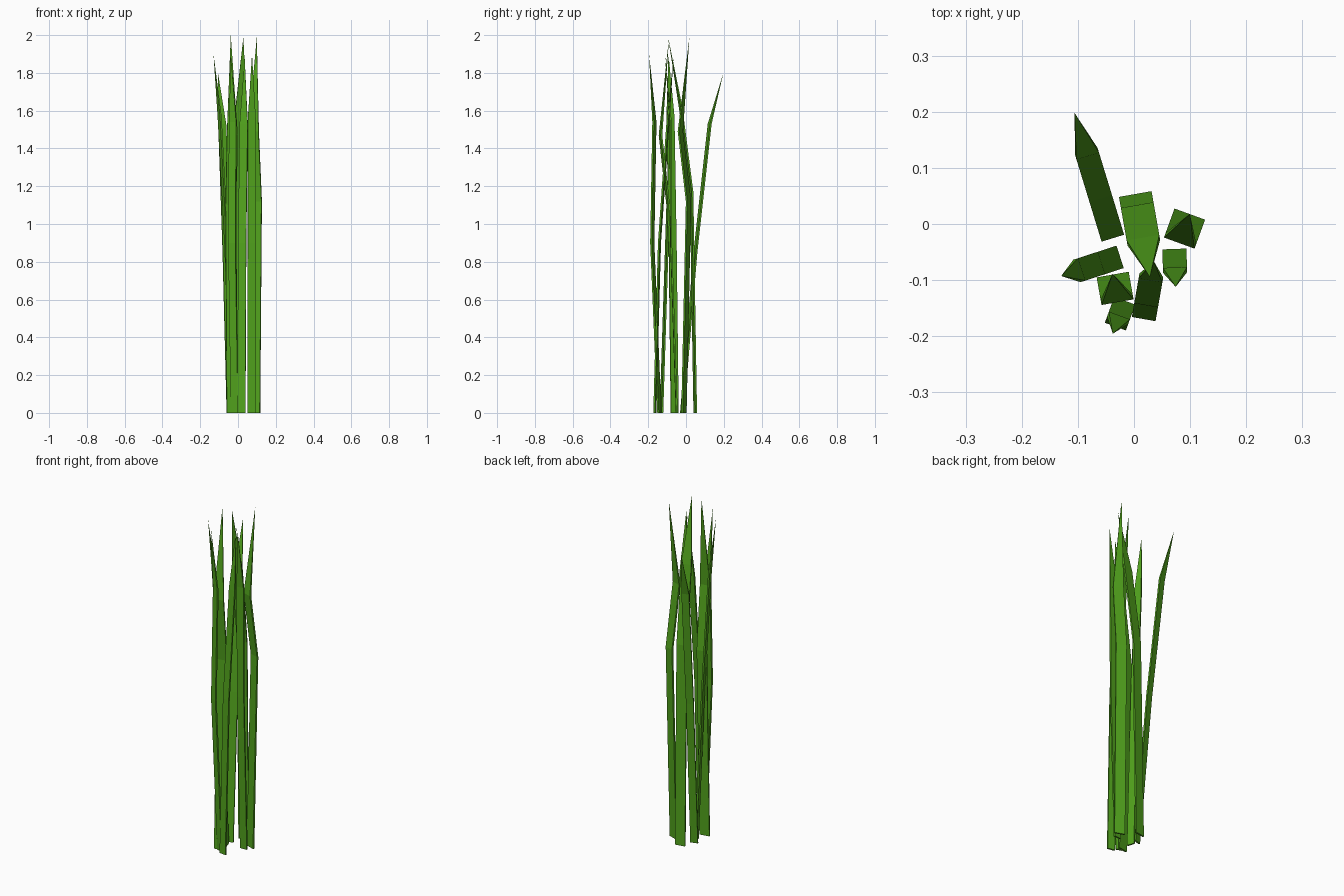
import bpy
import bmesh
from math import sin, cos, radians
from mathutils import Vector

default_cube = bpy.data.objects.get("Cube")
if default_cube:
    bpy.data.objects.remove(default_cube, do_unlink=True)

THICKNESS = 0.009


def make_material(name, colour):
    material = bpy.data.materials.new(name)
    material.use_nodes = True
    material.diffuse_color = colour
    shader = material.node_tree.nodes["Principled BSDF"]
    shader.inputs["Base Color"].default_value = colour
    shader.inputs["Roughness"].default_value = 0.8
    return material


grass_green = make_material("grass_green", (0.084, 0.37, 0.012, 1))


def make_blade(name, root, turn, width, leans, heights):
    """A thin strip that bends twice along its length and ends in a point."""
    angle = radians(turn)
    across = Vector((cos(angle), sin(angle), 0)) * width / 2
    forward = Vector((sin(angle), -cos(angle), 0))
    depth = forward * THICKNESS / 2
    base = Vector((root[0], root[1], 0))
    centres = [base]
    for lean, height in zip(leans, heights):
        centres.append(base + forward * lean + Vector((0, 0, height)))

    bm = bmesh.new()
    # Rectangular rings up to the upper bend, then a single tip
    corners = (-across + depth, across + depth, across - depth, -across - depth)
    rings = [[bm.verts.new(c + corner) for corner in corners]
             for c in centres[:-1]]
    tip = bm.verts.new(centres[-1])
    bm.faces.new(rings[0])
    for i in range(4):
        j = (i + 1) % 4
        for lower, upper in zip(rings, rings[1:]):
            bm.faces.new((lower[i], lower[j], upper[j], upper[i]))
        bm.faces.new((rings[-1][i], rings[-1][j], tip))
    bmesh.ops.recalc_face_normals(bm, faces=bm.faces)

    mesh = bpy.data.meshes.new(name)
    bm.to_mesh(mesh)
    bm.free()
    mesh.materials.append(grass_green)
    blade = bpy.data.objects.new(name, mesh)
    bpy.context.collection.objects.link(blade)
    return blade


# Each blade: root, turn in degrees, width, leans and heights of bends and tip
make_blade("back_leaning_blade", (-.039, -.021), 17, .042,
           leans=(-.074, -.153, -.229), heights=(.85, 1.53, 1.8))
make_blade("back_blade", (.003, .049), 10, .059,
           leans=(.02, .079, .146), heights=(1.17, 1.62, 1.99))
make_blade("side_leaning_blade", (-.029, -.06), 108, .042,
           leans=(-.035, -.072, -.106), heights=(.9, 1.57, 1.9))
make_blade("front_blade", (-.018, -.141), -20, .04,
           leans=(.04, .028, .058), heights=(.9, 1.54, 1.9))
make_blade("front_bowed_blade", (-.031, -.13), 10, .058,
           leans=(-.036, .005, -.042), heights=(1.1, 1.47, 2))
make_blade("front_tilted_blade", (.018, -.165), -10, .043,
           leans=(-.025, -.07, -.1), heights=(.9, 1.53, 1.88))
make_blade("left_blade", (.072, -.049), 2, .043,
           leans=(.03, .033, .063), heights=(.9, 1.55, 1.9))
make_blade("left_bowed_blade", (.089, -.011), -20, .058,
           leans=(-.026, .02, -.031), heights=(1.12, 1.49, 1.99))
